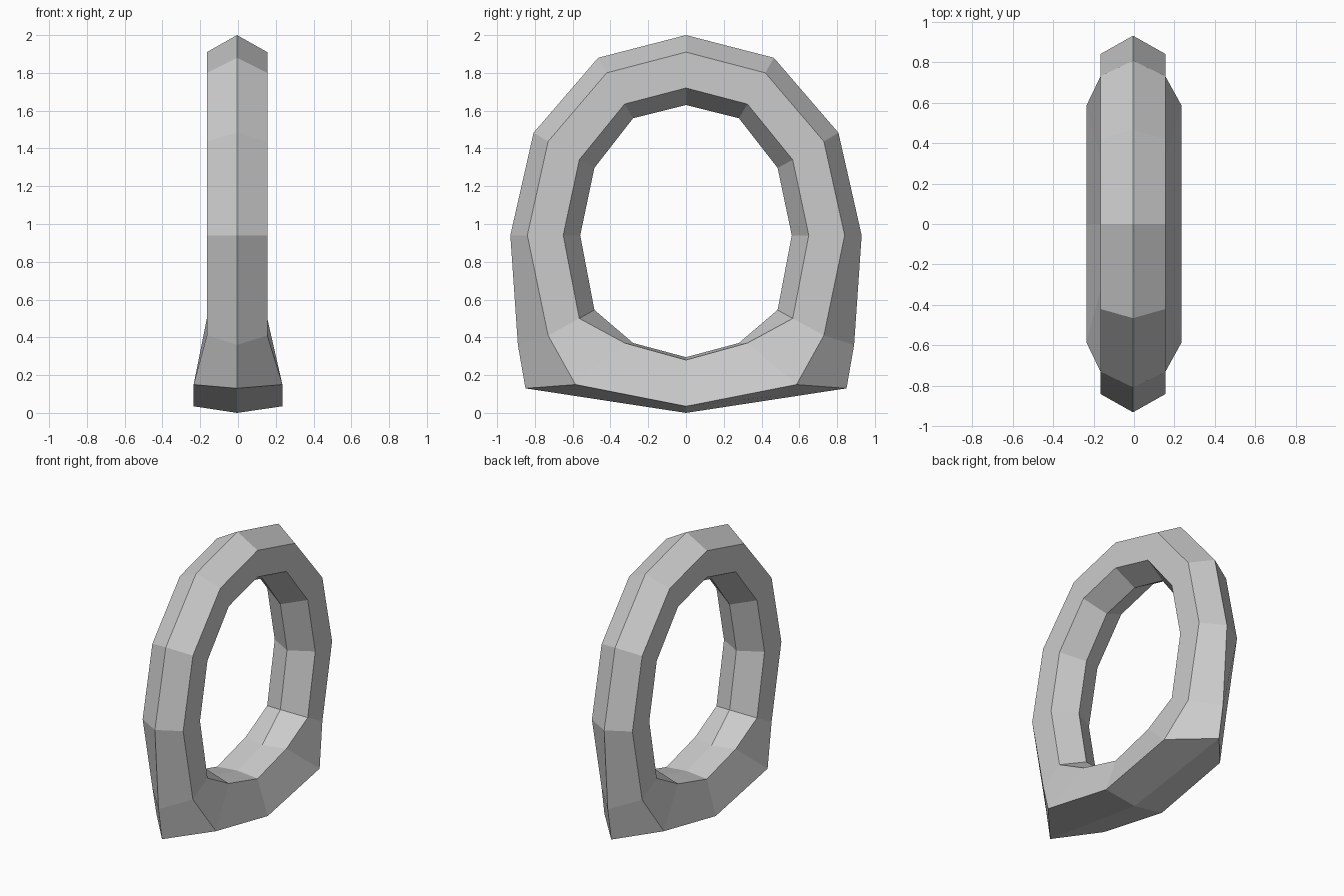
import bpy, bmesh

if "Cube" in bpy.data.objects:
    bpy.data.objects.remove(bpy.data.objects["Cube"])

# Half ring from top to bottom. Each section gives (y, z) for:
# outer ridge, outer rim, inner rim, inner ridge, then outer rim half width
SECTIONS = [
    ((0, 2.0), (0, 1.91), (0, 1.72), (0, 1.63), 0.16),
    ((.465, 1.88), (.42, 1.80), (.325, 1.635), (.28, 1.56), 0.16),
    ((.807, 1.483), (.73, 1.437), (.565, 1.34), (.485, 1.297), 0.16),
    ((.93, .94), (.84, .94), (.65, .94), (.56, .94), 0.16),
    ((.89, .36), (.73, .41), (.565, .50), (.485, .545), 0.16),
    ((.85, .13), (.585, .15), (.325, .37), (.28, .37), 0.235),
    ((0, 0), (0, .035), (0, .28), (0, .295), 0.235),
]


def shift(w):
    # the narrow band sits slightly off centre, the wide foot does not
    return -0.005 if w < 0.2 else 0.0


def section_points(section, side):
    ridge, rim, inner, inner_ridge, w = section
    loop = [(-0.005, ridge), (w + shift(w), rim), (0.155, inner),
            (-0.005, inner_ridge), (-0.165, inner), (-w + shift(w), rim)]
    return [(x, y * side, z) for x, (y, z) in loop]


# Hexagonal section carried round the closed ring
bm = bmesh.new()
path = [(s, 1) for s in SECTIONS] + [(s, -1) for s in SECTIONS[-2:0:-1]]
loops = [[bm.verts.new(p) for p in section_points(s, side)] for s, side in path]
for i, a in enumerate(loops):
    b = loops[(i + 1) % len(loops)]
    for j in range(6):
        k = (j + 1) % 6
        bm.faces.new((a[j], a[k], b[k], b[j]))
bmesh.ops.recalc_face_normals(bm, faces=bm.faces[:])

mesh = bpy.data.meshes.new("ring_band")
bm.to_mesh(mesh)
bm.free()
ring = bpy.data.objects.new("ring_band", mesh)
bpy.context.collection.objects.link(ring)
